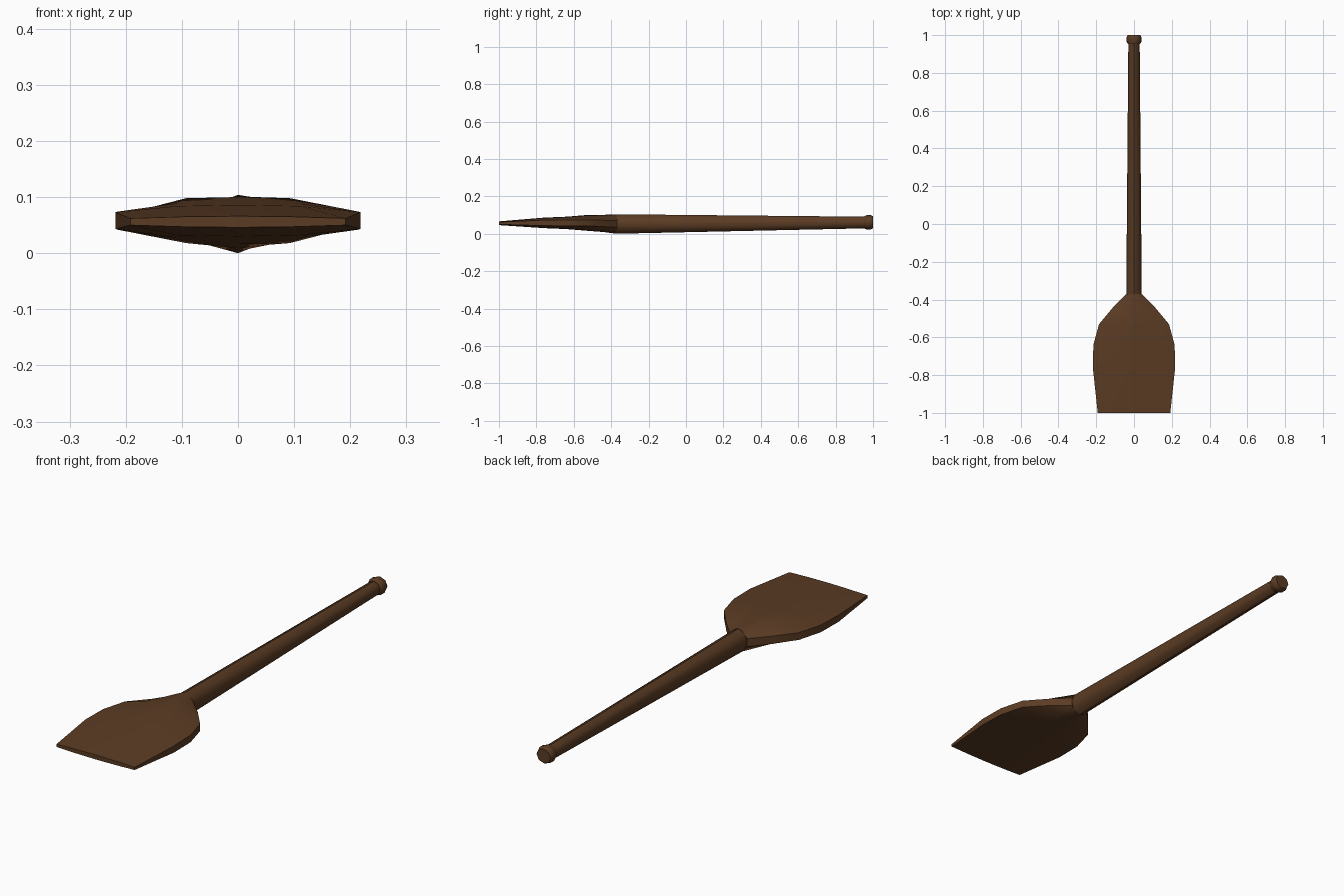
import bpy, math

if "Cube" in bpy.data.objects:
    bpy.data.objects.remove(bpy.data.objects["Cube"], do_unlink=True)

# Single wood colour
WOOD = (0.105, 0.045, 0.0175, 1)
wood = bpy.data.materials.new("brown wood")
wood.use_nodes = True
wood.diffuse_color = WOOD
bsdf = wood.node_tree.nodes["Principled BSDF"]
bsdf.inputs["Base Color"].default_value = WOOD
bsdf.inputs["Roughness"].default_value = 0.7


def loft(name, rings, angle):
    """Skin equal-length rings lying along y, with closed ends."""
    n = len(rings[0])
    verts = [p for ring in rings for p in ring]
    faces = []
    for r in range(len(rings) - 1):
        for i in range(n):
            j = (i + 1) % n
            faces.append((r * n + i, r * n + j, (r + 1) * n + j, (r + 1) * n + i))
    faces.append(tuple(reversed(range(n))))
    faces.append(tuple(range(len(verts) - n, len(verts))))
    mesh = bpy.data.meshes.new(name)
    mesh.from_pydata(verts, [], faces)
    mesh.materials.append(wood)
    obj = bpy.data.objects.new(name, mesh)
    bpy.context.collection.objects.link(obj)
    bpy.ops.object.select_all(action="DESELECT")
    obj.select_set(True)
    bpy.context.view_layer.objects.active = obj
    bpy.ops.object.mode_set(mode="EDIT")
    bpy.ops.mesh.select_all(action="SELECT")
    bpy.ops.mesh.normals_make_consistent(inside=False)
    bpy.ops.object.mode_set(mode="OBJECT")
    bpy.ops.object.shade_smooth_by_angle(angle=math.radians(angle))
    return obj


def octagon(y, z, rx, rz):
    """Eight-sided ring with a corner at the top."""
    return [(rx * math.cos(k * math.pi / 4), y, z + rz * math.sin(k * math.pi / 4))
            for k in range(8)]


def blade_ring(y, w, z, centre, middle, edge):
    """Flattened ring with a central ridge and a thin squared edge."""
    half = [(w, edge), (w * 0.5, middle), (0, centre), (-w * 0.5, middle), (-w, edge)]
    return ([(x, y, z + h) for x, h in half]
            + [(x, y, z - h) for x, h in reversed(half)])


# Blade: y, half width, height, then half thickness at centre, middle and edge
stations = [
    (-1.00, 0.192, 0.056, 0.010, 0.009, 0.006),
    (-0.76, 0.218, 0.058, 0.028, 0.026, 0.015),
    (-0.64, 0.215, 0.058, 0.033, 0.031, 0.016),
    (-0.53, 0.185, 0.058, 0.042, 0.040, 0.016),
    (-0.44, 0.110, 0.055, 0.046, 0.040, 0.017),
    (-0.37, 0.041, 0.052, 0.052, 0.044, 0.018),
]
loft("blade", [blade_ring(*s) for s in stations], 40)

# Tapering shaft, starting at the blade neck
loft("shaft", [octagon(-0.372, 0.052, 0.041, 0.052),
               octagon(0.965, 0.060, 0.030, 0.031)], 50)

# Rounded knob at the grip end
loft("end_knob", [octagon(0.953, 0.061, 0.032, 0.032),
                  octagon(0.965, 0.061, 0.040, 0.038),
                  octagon(0.988, 0.061, 0.040, 0.038),
                  octagon(1.000, 0.061, 0.034, 0.032)], 50)
